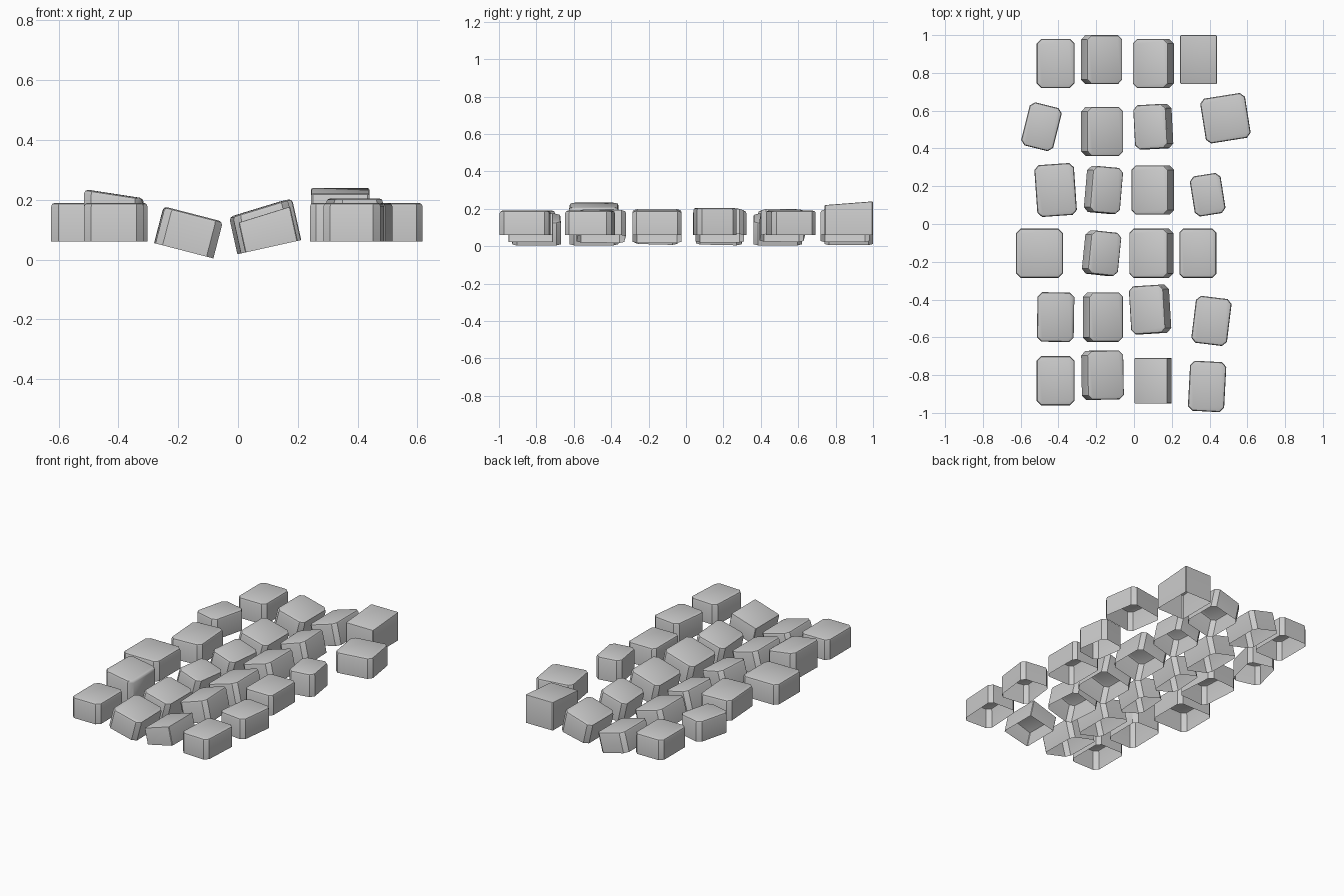
import bpy, bmesh, math
from mathutils import Matrix, Vector

if "Cube" in bpy.data.objects:
    bpy.data.objects.remove(bpy.data.objects["Cube"])


def block(name, cx, cy, w, d, h=0.13, turn=0, tilt=0, base=0.06,
          slope_x=0.0, slope_y=0.0, cut=0.024, soft=0.013):
    """Open-bottomed stone: chamfered plan, softened top rim, optional sloping top."""
    bm = bmesh.new()
    a, b = w / 2, d / 2
    plan = []
    for sx, sy in ((1, 1), (-1, 1), (-1, -1), (1, -1)):
        pts = [(sx * a, sy * (b - cut)), (sx * (a - cut), sy * b)]
        plan += pts if sx * sy > 0 else pts[::-1]
    low = [bm.verts.new((x, y, 0)) for x, y in plan]
    high = [bm.verts.new((x, y, h + slope_x * x / w + slope_y * y / d)) for x, y in plan]
    n = len(plan)
    for i in range(n):
        j = (i + 1) % n
        bm.faces.new((low[i], low[j], high[j], high[i]))
    top = bm.faces.new(high)
    bmesh.ops.bevel(bm, geom=list(top.edges), offset=soft, segments=2,
                    profile=0.5, affect='EDGES')
    # turn within the tilted bed, then stand on the bed plane
    t = math.radians(tilt)
    rot = Matrix.Rotation(t, 4, 'Y') @ Matrix.Rotation(math.radians(turn), 4, 'Z')
    x = cx - math.sin(t) * h / 2
    bm.transform(Matrix.Translation(Vector((x, cy, base(x) if callable(base) else base))) @ rot)
    me = bpy.data.meshes.new(name)
    bm.to_mesh(me)
    bm.free()
    ob = bpy.data.objects.new(name, me)
    bpy.context.collection.objects.link(ob)
    ob.select_set(True)
    bpy.context.view_layer.objects.active = ob


def left_bed(x):
    return 0.055 - math.tan(math.radians(14.5)) * (x + 0.28)


def right_bed(x):
    return 0.015 + math.tan(math.radians(12.5)) * (x + 0.015)


# outer left column: x, y, width, depth, turn, height, slope
for i, (x, y, w, d, turn, h, s) in enumerate([
        (-.415, .85, .20, .26, 0, .13, 0), (-.49, .515, .175, .235, -14, .13, 0),
        (-.415, .18, .21, .275, 4, .13, 0), (-.50, -.155, .25, .26, 0, .13, 0),
        (-.415, -.493, .195, .262, -1, .16, -.03), (-.415, -.83, .20, .26, 0, .13, 0)]):
    block(f"outer_left_stone_{i + 1}", x, y, w, d, h, turn, slope_x=s)

# inner left column, tipping down to the centre
for i, (x, y, w, d, turn) in enumerate([
        (-.17, .87, .196, .26, 0), (-.167, .49, .20, .26, 0),
        (-.16, .18, .168, .245, -5), (-.17, -.155, .168, .23, -6),
        (-.163, -.493, .19, .262, 0), (-.165, -.80, .20, .26, 1)]):
    block(f"inner_left_stone_{i + 1}", x, y, w, d, .127, turn, 14.5, left_bed)

# inner right column, tipping the other way
for i, (x, y, w, d, turn, h, c) in enumerate([
        (.10, .85, .197, .26, 0, .133, .024), (.10, .515, .182, .235, 3, .135, .024),
        (.097, .18, .205, .26, 0, .135, .024), (.09, -.155, .215, .26, 0, .135, .024),
        (.083, -.453, .192, .255, 3.5, .135, .024), (.10, -.83, .18, .24, 0, .11, .003)]):
    block(f"inner_right_stone_{i + 1}", x, y, w, d, h, turn, -12.5, right_bed,
          slope_x=.015, cut=c, soft=min(.013, c))

# outer right column; the back one is taller with a sloping top
for i, (x, y, w, d, turn, h, s, c) in enumerate([
        (.342, .87, .195, .26, 0, .17, .02, .006), (.484, .56, .24, .24, 9, .13, 0, .024),
        (.39, .155, .165, .215, 9, .145, 0, .024), (.338, -.155, .195, .26, 0, .13, 0, .02),
        (.41, -.513, .19, .25, -7, .13, 0, .024), (.387, -.86, .192, .265, -3, .13, 0, .024)]):
    block(f"outer_right_stone_{i + 1}", x, y, w, d, h, turn, slope_y=s, cut=c, soft=min(.013, c))

bpy.ops.object.shade_smooth_by_angle(angle=math.radians(40))
